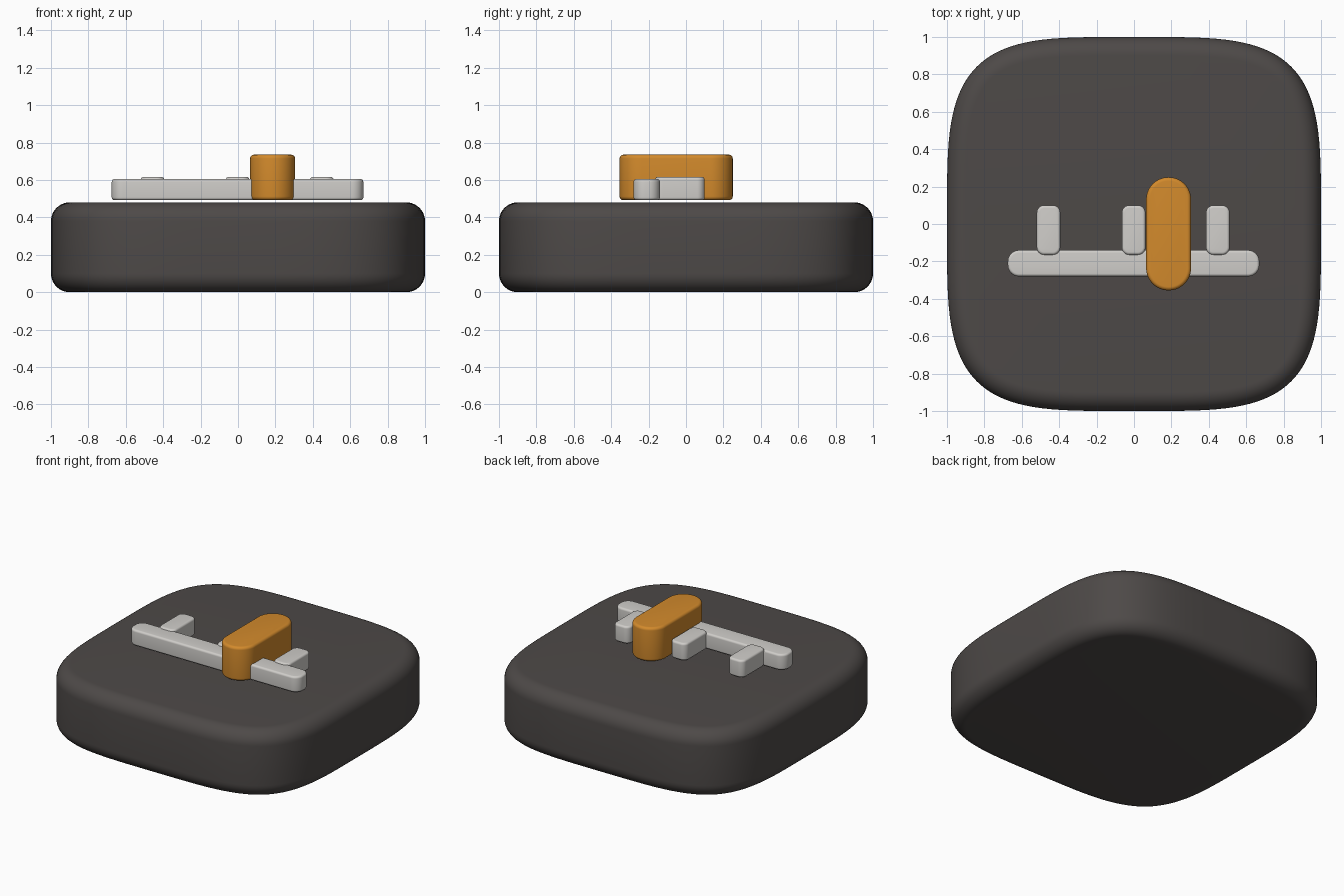
import bpy, bmesh, math

if "Cube" in bpy.data.objects:
    bpy.data.objects.remove(bpy.data.objects["Cube"])


def material(name, rgb):
    m = bpy.data.materials.new(name)
    m.diffuse_color = (*rgb, 1)
    m.use_nodes = True
    m.node_tree.nodes["Principled BSDF"].inputs["Base Color"].default_value = m.diffuse_color
    return m


CHARCOAL = material("charcoal", (0.075, 0.067, 0.064))
PALE = material("pale grey", (0.63, 0.615, 0.59))
AMBER = material("amber", (0.65, 0.255, 0.025))


def squircle(r, power, count):
    """Superellipse outline as (x, y, normal x, normal y)."""
    pts = []
    for i in range(count):
        a = 2 * math.pi * i / count
        c, s = math.cos(a), math.sin(a)
        x = math.copysign(abs(c) ** (2 / power), c)
        y = math.copysign(abs(s) ** (2 / power), s)
        nx = math.copysign(abs(x) ** (power - 1), x)
        ny = math.copysign(abs(y) ** (power - 1), y)
        d = math.hypot(nx, ny)
        pts.append((r * x, r * y, nx / d, ny / d))
    return pts


def rounded_rect(x0, x1, y0, y1, r, steps=10):
    """Rectangle outline with round corners, with normals."""
    corners = [(x1 - r, y1 - r), (x0 + r, y1 - r), (x0 + r, y0 + r), (x1 - r, y0 + r)]
    pts = []
    for k, (cx, cy) in enumerate(corners):
        for i in range(steps + 1):
            a = math.pi / 2 * (k + i / steps)
            c, s = math.cos(a), math.sin(a)
            pts.append((cx + r * c, cy + r * s, c, s))
    return pts


def soft_slab(name, outline, z0, z1, bevel, mat, steps=6):
    """Extrude an outline, rounding its top and bottom rims."""
    rings = []
    for i in range(steps + 1):
        a = math.pi / 2 * i / steps
        rings.append((bevel * (1 - math.sin(a)), z0 + bevel * (1 - math.cos(a))))
    rings += [(inset, z0 + z1 - z) for inset, z in reversed(rings)]
    bm = bmesh.new()
    loops = [[bm.verts.new((x - nx * d, y - ny * d, z)) for x, y, nx, ny in outline]
             for d, z in rings]
    n = len(outline)
    for lo, hi in zip(loops, loops[1:]):
        for i in range(n):
            j = (i + 1) % n
            bm.faces.new((lo[i], lo[j], hi[j], hi[i]))
    bm.faces.new(loops[0][::-1])
    bm.faces.new(loops[-1])
    me = bpy.data.meshes.new(name)
    bm.to_mesh(me)
    bm.free()
    me.materials.append(mat)
    ob = bpy.data.objects.new(name, me)
    bpy.context.collection.objects.link(ob)
    bpy.context.view_layer.objects.active = ob
    ob.select_set(True)
    bpy.ops.object.shade_smooth_by_angle(angle=math.radians(35))
    ob.select_set(False)
    return ob


# Rounded base block
soft_slab("base", squircle(1.0, 4, 128), 0, 0.48, 0.1, CHARCOAL, 10)

# Slider track and its tick marks
soft_slab("track", rounded_rect(-0.675, 0.67, -0.28, -0.14, 0.06), 0.492, 0.605, 0.015, PALE)
for i, x in enumerate((-0.457, -0.002, 0.448)):
    soft_slab(f"tick_{i + 1}", rounded_rect(x - 0.063, x + 0.063, -0.165, 0.1, 0.04),
              0.492, 0.616, 0.015, PALE)

# Slider handle
soft_slab("handle", rounded_rect(0.065, 0.305, -0.355, 0.25, 0.119, 16),
          0.492, 0.735, 0.02, AMBER)
